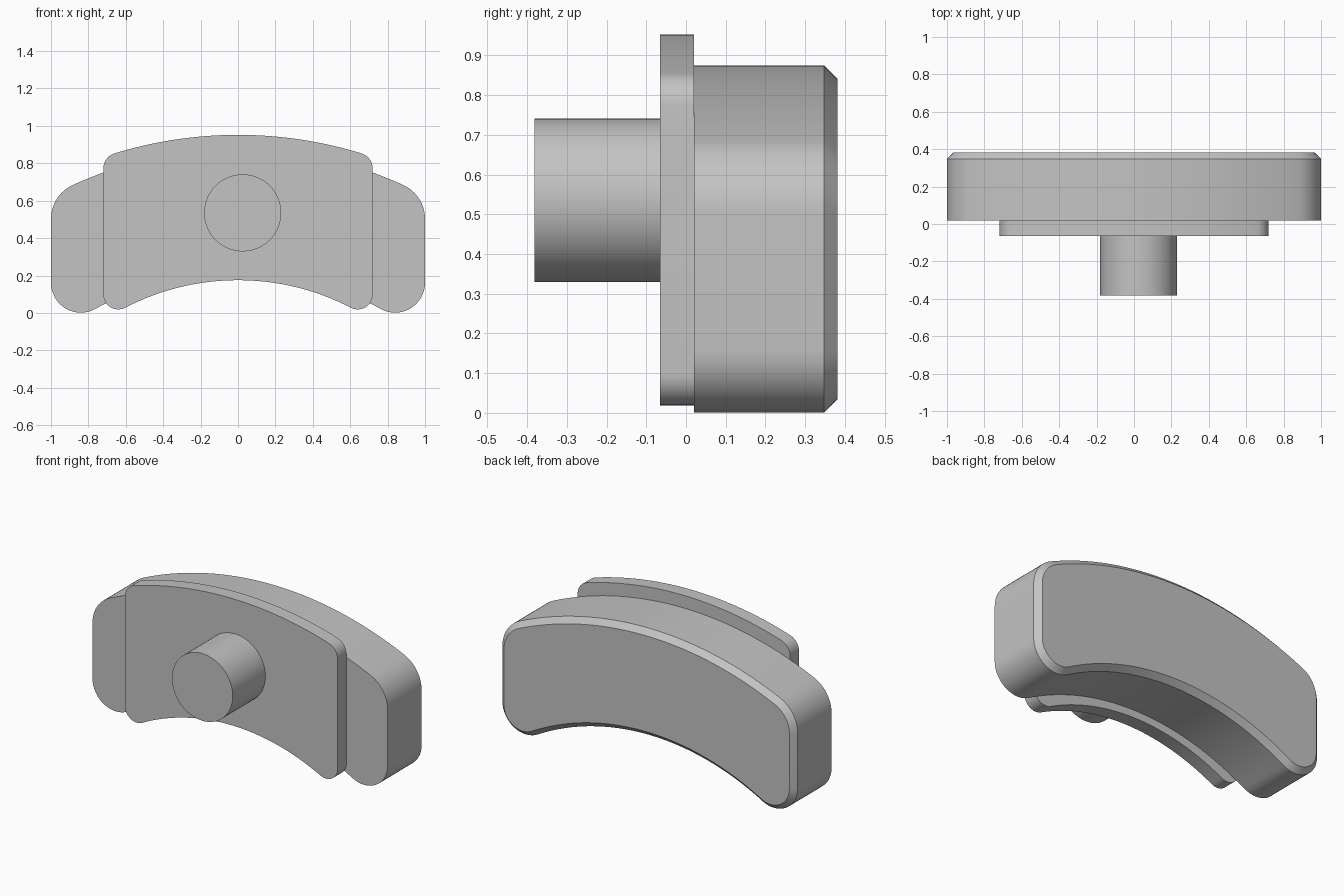
import bpy, bmesh, math

default = bpy.data.objects.get("Cube")
if default:
    bpy.data.objects.remove(default, do_unlink=True)

GREY = (0.55, 0.55, 0.55, 1)
grey = bpy.data.materials.new("plain grey")
grey.use_nodes = True
grey.diffuse_color = GREY
grey.node_tree.nodes["Principled BSDF"].inputs["Base Color"].default_value = GREY


def arc(cx, cz, r, a0, a1, n):
    """Points along a circular arc in the x-z plane."""
    steps = [a0 + (a1 - a0) * i / n for i in range(n + 1)]
    return [(cx + r * math.cos(a), cz + r * math.sin(a)) for a in steps]


def crescent(w, top, top_r, top_fillet, bottom, bottom_r, bottom_fillet, inset=0):
    """Curved pad outline: two arcs joined to straight sides by tangent fillets."""
    tc, bc = top - top_r, bottom - bottom_r
    tx, bx = w - top_fillet, w - bottom_fillet
    th = math.sqrt((top_r - top_fillet) ** 2 - tx ** 2)
    bh = math.sqrt((bottom_r + bottom_fillet) ** 2 - bx ** 2)
    ta, ba = math.atan2(th, tx), math.atan2(bh, bx)
    up = math.pi / 2
    half = arc(0, bc, bottom_r + inset, up, ba, 24)
    half += arc(bx, bc + bh, bottom_fillet - inset, ba - math.pi, 0, 16)[1:]
    half += arc(tx, tc + th, top_fillet - inset, 0, ta, 12)
    half += arc(0, tc, top_r - inset, ta, up, 24)[1:]
    return half + [(-x, z) for x, z in half[-2:0:-1]]


def loft(name, sections):
    """Skin matching outlines placed at successive depths and cap both ends."""
    bm = bmesh.new()
    rings = [[bm.verts.new((x, y, z)) for x, z in pts] for y, pts in sections]
    for a, b in zip(rings, rings[1:]):
        for i in range(len(a)):
            j = (i + 1) % len(a)
            bm.faces.new((a[i], a[j], b[j], b[i]))
    bm.faces.new(rings[0])
    bm.faces.new(rings[-1])
    bmesh.ops.recalc_face_normals(bm, faces=bm.faces)
    mesh = bpy.data.meshes.new(name)
    bm.to_mesh(mesh)
    bm.free()
    mesh.materials.append(grey)
    obj = bpy.data.objects.new(name, mesh)
    bpy.context.collection.objects.link(obj)
    bpy.ops.object.select_all(action='DESELECT')
    obj.select_set(True)
    bpy.context.view_layer.objects.active = obj
    bpy.ops.object.shade_smooth_by_angle(angle=math.radians(30))
    return obj


# Thick friction pad with a chamfered rear rim
pad = (1.0, 0.875, 2.14, 0.2, 0.222, 1.55, 0.16)
loft("friction_pad", [(0.02, crescent(*pad)), (0.348, crescent(*pad)),
                      (0.381, crescent(*pad, inset=0.033))])

# Thin backing plate in front of the pad
plate = crescent(0.72, 0.952, 2.25, 0.085, 0.175, 1.31, 0.08)
loft("backing_plate", [(-0.065, plate), (0.02, plate)])

# Round mounting pin, slightly off centre
pin = arc(0.025, 0.535, 0.206, 0, 2 * math.pi, 64)[:-1]
loft("mounting_pin", [(-0.381, pin), (-0.065, pin)])
